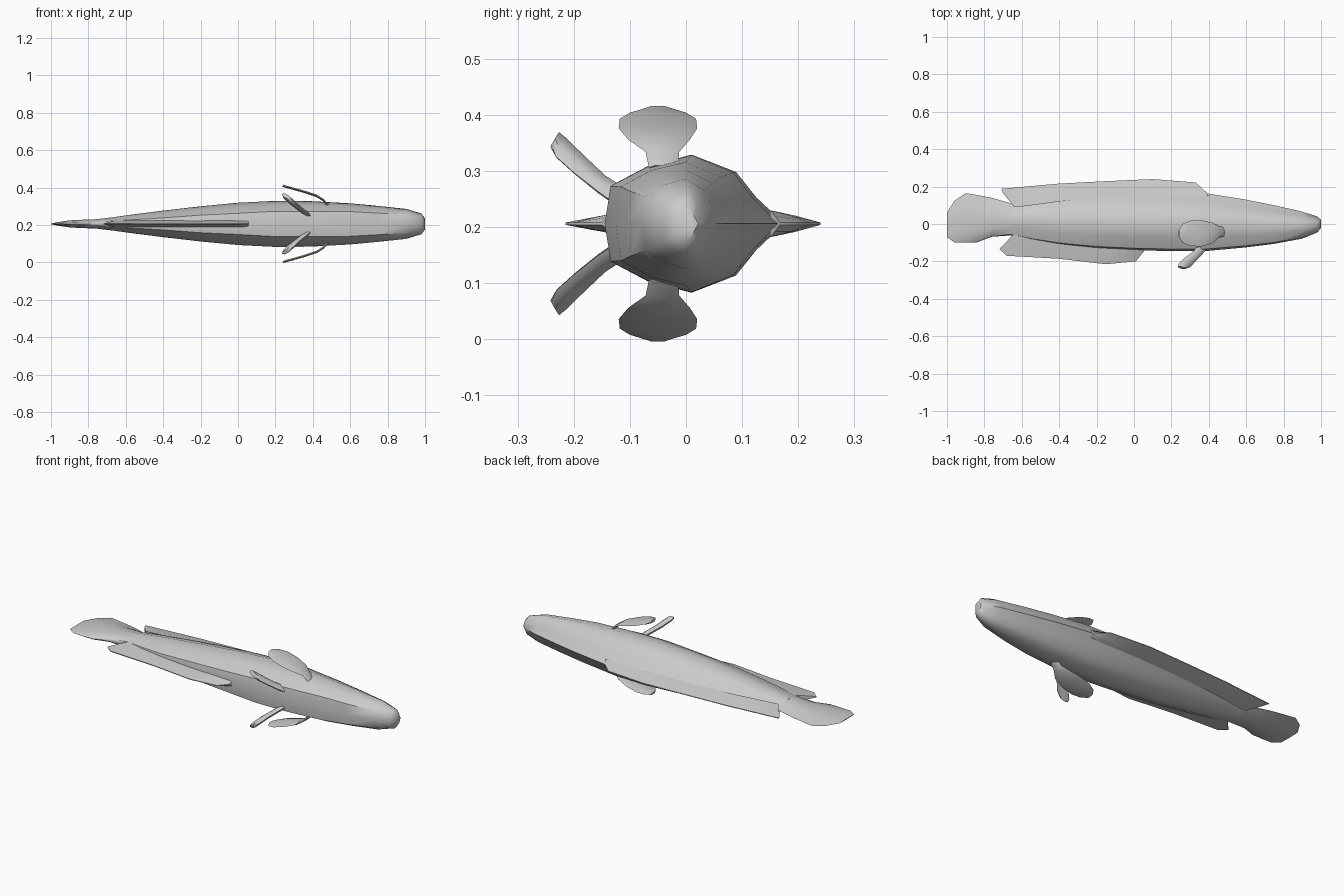
import bpy, bmesh, math
from mathutils import Vector

if "Cube" in bpy.data.objects:
    bpy.data.objects.remove(bpy.data.objects["Cube"], do_unlink=True)

MID = 0.206  # height of the plane of symmetry

skin = bpy.data.materials.new("plain grey skin")
skin.use_nodes = True
skin.diffuse_color = (0.6, 0.6, 0.6, 1)
skin.node_tree.nodes["Principled BSDF"].inputs["Base Color"].default_value = skin.diffuse_color


def loft(name, rings, angle=50):
    """Skin a row of closed rings, cap both ends and shade smooth."""
    bm = bmesh.new()
    rows = [[bm.verts.new(p) for p in ring] for ring in rings]
    for a, b in zip(rows, rows[1:]):
        for i in range(len(a)):
            j = (i + 1) % len(a)
            bm.faces.new((a[i], a[j], b[j], b[i]))
    bm.faces.new(rows[0])
    bm.faces.new(rows[-1][::-1])
    bmesh.ops.recalc_face_normals(bm, faces=bm.faces)
    mesh = bpy.data.meshes.new(name)
    bm.to_mesh(mesh)
    bm.free()
    mesh.materials.append(skin)
    obj = bpy.data.objects.new(name, mesh)
    bpy.context.collection.objects.link(obj)
    bpy.ops.object.select_all(action="DESELECT")
    obj.select_set(True)
    bpy.context.view_layer.objects.active = obj
    bpy.ops.object.shade_smooth_by_angle(angle=math.radians(angle))
    return obj


def body_ring(x, low, wide, high, half, corner):
    """Section with a ridged back, widest at y = wide, and a flatter belly."""
    up, down = high - wide, wide - low
    side = [(high, 0), (wide + up * .7, .38), (wide + up * .48, .75),
            (wide, 1), (wide - down * .5, (1 + corner) * .54),
            (wide - down * .93, corner), (low, 0)]
    left = [(x, y, MID + half * w) for y, w in side]
    right = [(x, y, MID - half * w) for y, w in side[-2:0:-1]]
    return left + right


# Body: x, belly, widest level, back, half width, belly corner
body = [
    (1, -.022, 0, .022, .03, .6),
    (.98, -.045, 0, .04, .056, .6),
    (.9, -.078, 0, .066, .08, .6),
    (.75, -.106, 0, .1, .096, .6),
    (.6, -.125, 0, .13, .11, .6),
    (.38, -.145, .01, .165, .122, .55),
    (.2, -.145, .01, .175, .123, .55),
    (0, -.14, .01, .17, .113, .5),
    (-.2, -.13, .01, .16, .094, .5),
    (-.4, -.11, .015, .14, .071, .45),
    (-.55, -.085, .02, .12, .052, .45),
    (-.66, -.058, .02, .103, .037, .45),
]
loft("body", [body_ring(*s) for s in body])

# Tail fin carries on from the body and flares
tail = [
    (-.64, -.06, .02, .105, .039, .45),
    (-.76, -.068, .02, .14, .025, .4),
    (-.84, -.098, .02, .155, .022, .35),
    (-.9, -.1, .02, .165, .019, .3),
    (-.96, -.098, .02, .125, .01, .3),
    (-1, -.07, 0, .06, .002, .3),
]
loft("tail_fin", [body_ring(*s) for s in tail])


def median_fin(name, stations, thick):
    """Wedge fin on the plane of symmetry: root x, root y, edge x, edge y."""
    rings = []
    for xr, yr, xe, ye in stations:
        mid = ((xr + xe) / 2, (yr + ye) / 2)
        rings.append([(xr, yr, MID + thick), (*mid, MID + thick * .6), (xe, ye, MID + .002),
                      (xe, ye, MID - .002), (*mid, MID - thick * .6), (xr, yr, MID - thick)])
    loft(name, rings)


median_fin("dorsal_fin", [
    (.4, .15, .39, .167), (.34, .15, .33, .222), (.1, .15, .1, .24),
    (-.15, .14, -.15, .229), (-.4, .12, -.4, .216), (-.55, .1, -.58, .2),
    (-.63, .09, -.71, .188), (-.64, .09, -.7, .165)], .024)

median_fin("anal_fin", [
    (.07, -.12, .05, -.15), (.03, -.12, .01, -.2), (-.15, -.11, -.15, -.215),
    (-.4, -.09, -.4, -.186), (-.55, -.06, -.57, -.176),
    (-.62, -.05, -.68, -.17), (-.64, -.05, -.72, -.135)], .02)


def side_fin(name, stations, sign, across, thick):
    """Paddle fin: centre x, y, height off the middle plane, half breadth."""
    pts = [Vector((x, y, MID + sign * h)) for x, y, h, _ in stations]
    wide = Vector((across[0], across[1], across[2] * sign)).normalized()
    rings = []
    for i, p in enumerate(pts):
        along = pts[min(i + 1, len(pts) - 1)] - pts[max(i - 1, 0)]
        normal = along.cross(wide).normalized()
        b = stations[i][3]
        rings.append([p + wide * b * u + normal * thick * v for u, v in
                      ((-1, 0), (-.6, 1), (.6, 1), (1, 0), (.6, -1), (-.6, -1))])
    loft(name, rings)


for side, sign in (("left", 1), ("right", -1)):
    # Rounded paddles behind the head
    side_fin(side + "_pectoral_fin", [
        (.48, -.04, .1, .026), (.455, -.042, .128, .03), (.42, -.048, .15, .055),
        (.36, -.05, .17, .07), (.3, -.05, .187, .068),
        (.26, -.05, .198, .05), (.24, -.05, .204, .02)], sign, (0, 1, 0), .006)
    # Narrow fins spreading from the belly corners
    side_fin(side + "_pelvic_fin", [
        (.37, -.12, .05, .03), (.345, -.15, .07, .028), (.3, -.19, .105, .034),
        (.268, -.222, .135, .036), (.255, -.234, .15, .022)], sign, (.8, -.25, -.4), .01)
